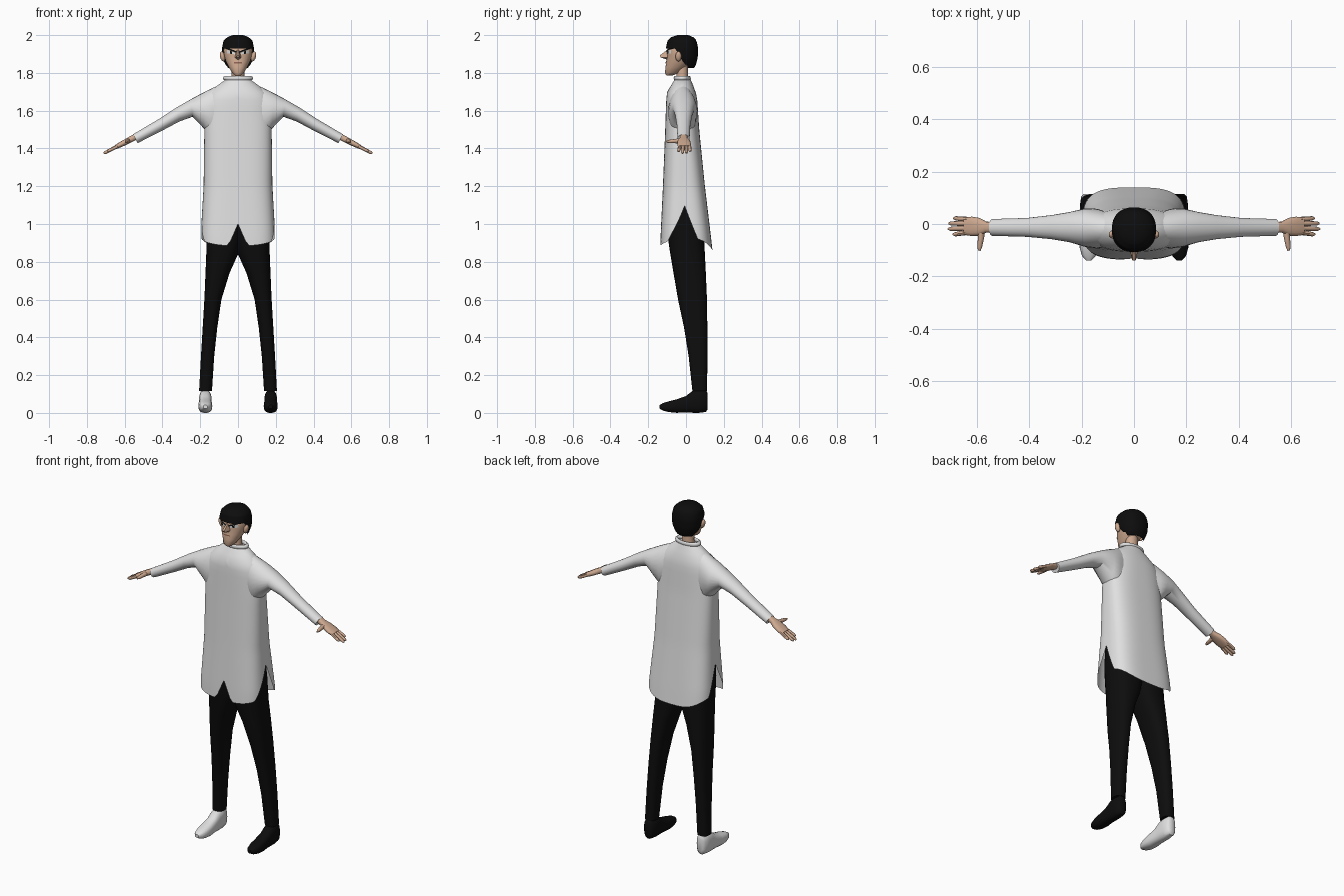
import bpy, bmesh, math
from mathutils import Vector as V

if "Cube" in bpy.data.objects:
    bpy.data.objects.remove(bpy.data.objects["Cube"])

def material(name, rgb):
    m = bpy.data.materials.new(name)
    m.diffuse_color = (*rgb, 1)
    m.use_nodes = True
    m.node_tree.nodes["Principled BSDF"].inputs["Base Color"].default_value = m.diffuse_color
    return m

WHITE = material("white_cloth", (0.75, 0.75, 0.75))
BLACK = material("black", (0.004, 0.004, 0.004))
SKIN = material("skin", (0.62, 0.40, 0.28))
EYE = material("eye_white", (0.8, 0.8, 0.78))
LIP = material("lip", (0.28, 0.13, 0.09))

def make(name, mat, rings, caps=True, closed=True):
    """Skin a list of equal-length point rings."""
    bm = bmesh.new()
    vs = [[bm.verts.new(p) for p in r] for r in rings]
    n = len(vs[0])
    for a, b in zip(vs, vs[1:]):
        for i in range(n if closed else n - 1):
            j = (i + 1) % n
            bm.faces.new((a[i], a[j], b[j], b[i]))
    if caps is True:
        bm.faces.new(vs[-1])
    if caps:
        bm.faces.new(vs[0])
    bmesh.ops.recalc_face_normals(bm, faces=bm.faces)
    me = bpy.data.meshes.new(name)
    bm.to_mesh(me)
    bm.free()
    me.materials.append(mat)
    ob = bpy.data.objects.new(name, me)
    bpy.context.collection.objects.link(ob)
    return ob

def spow(x, e):
    return math.copysign(abs(x) ** e, x)

def oval(c, u, v, n=20, p=2.0):
    """Superellipse ring with half axes u and v."""
    out = []
    for i in range(n):
        a = 2 * math.pi * (i + 0.0) / n
        out.append(V(c) + V(u) * spow(math.cos(a), 2 / p) + V(v) * spow(math.sin(a), 2 / p))
    return out

def lookup(table, z):
    """Interpolate rows of (z, half width, front y, back y, power), top first."""
    if z >= table[0][0]:
        return table[0][1:]
    for a, b in zip(table, table[1:]):
        if z >= b[0]:
            t = (a[0] - z) / (a[0] - b[0])
            return [p + (q - p) * t for p, q in zip(a[1:], b[1:])]
    return table[-1][1:]

def section(table, z, a):
    rx, yf, yb, p = lookup(table, z)
    return V((rx * spow(math.cos(a), 2 / p),
              (yf + yb) / 2 + (yb - yf) / 2 * spow(math.sin(a), 2 / p), z))

def shell(name, mat, table, hem, n, rows, zref):
    """Open-bottomed shell whose lower edge follows hem(x, y)."""
    top = table[0][0]
    angles = [2 * math.pi * i / n for i in range(n)]
    hems = [hem(*section(table, zref, a)[:2]) for a in angles]
    rings = [[section(table, top + (h - top) * r / rows, a) for a, h in zip(angles, hems)]
             for r in range(rows + 1)]
    return make(name, mat, rings, caps="top")

def tube(name, mat, pts, up=(0, 0, 1), flat=1.0, n=10):
    """Tapered limb through (x, y, z, radius) points."""
    d = (V(pts[-1][:3]) - V(pts[0][:3])).normalized()
    side = d.cross(V(up)).normalized()
    u2 = side.cross(d)
    return make(name, mat, [oval(p[:3], side * p[3], u2 * p[3] * flat, n) for p in pts])

# Tunic with side slits and a front notch
TUNIC = [(1.765, .065, -.06, .025, 2), (1.74, .10, -.075, .035, 2), (1.70, .15, -.10, .052, 2.2),
         (1.65, .172, -.105, .06, 2.5), (1.5, .178, -.11, .07, 2.8), (1.2, .182, -.122, .10, 3),
         (.95, .197, -.134, .13, 3.4), (.86, .198, -.137, .14, 3.4)]

def tunic_hem(x, y):
    w = abs(x) / .195
    if y < 0:
        return max(.885 + .03 * w ** 3, 1.10 - 2.0 * abs(y), 1.0 - 2.3 * abs(x))
    return max(.862 + .06 * w ** 3, 1.10 - 3.0 * abs(y))

shell("tunic", WHITE, TUNIC, tunic_hem, 96, 24, .95)

# Collar ring
bpy.ops.mesh.primitive_torus_add(major_segments=28, minor_segments=8, major_radius=.064,
                                 minor_radius=.012, location=(0, -.02, 1.772))
collar = bpy.context.object
collar.name = "collar"
collar.scale = (1.05, .6, 1.0)
collar.data.materials.append(WHITE)

# Neck
make("neck", SKIN, [oval((0, -.02, z), (r, 0, 0), (0, r * .9, 0))
                    for z, r in ((1.73, .042), (1.78, .034), (1.88, .036))])

# Head
HEAD = [(1.985, .03, -.05, .02, 2), (1.96, .068, -.09, .05, 2.1), (1.92, .077, -.10, .052, 2.3),
        (1.89, .074, -.098, .048, 2.3), (1.86, .064, -.105, .03, 2.2), (1.83, .049, -.108, .0, 2.2),
        (1.80, .031, -.112, -.035, 2.2), (1.787, .016, -.104, -.07, 2)]
make("head", SKIN, [[section(HEAD, r[0], 2 * math.pi * i / 28) for i in range(28)] for r in HEAD])

# Hair
HAIR = [(2.0, .028, -.045, .012, 2), (1.99, .055, -.077, .04, 2), (1.97, .077, -.098, .056, 2.2),
        (1.93, .085, -.107, .064, 2.3), (1.88, .082, -.102, .062, 2.3), (1.84, .066, -.08, .052, 2.2),
        (1.82, .052, -.06, .038, 2)]

def hair_hem(x, y):
    if y < -.055:
        return 1.928
    if y < -.02:
        return 1.928 - (y + .055) / .035 * .07
    return 1.825 if y > .01 else 1.845

shell("hair", BLACK, HAIR, hair_hem, 48, 14, 1.93)

# Nose
make("nose", SKIN, [[V((-w, -.09, z)), V((-w * .4, y, z)), V((w * .4, y, z)), V((w, -.09, z))]
                    for z, w, y in ((1.922, .009, -.10), (1.892, .016, -.139),
                                    (1.882, .019, -.134), (1.872, .012, -.104))])

# Painted face strips that follow the head surface
def face_y(x, z):
    rx, yf, yb, p = lookup(HEAD, z)
    k = max(0, 1 - min(1, abs(x) / rx) ** p) ** (1 / p)
    return (yf + yb) / 2 - (yb - yf) / 2 * k

def strip(name, mat, x0, x1, top, bottom, lift):
    rows = []
    for r in range(4):
        row = []
        for i in range(9):
            t = i / 8
            x = x0 + (x1 - x0) * t
            hi, lo = (e[0] + (e[1] - e[0]) * t for e in (top, bottom))
            z = hi + (lo - hi) * r / 3
            row.append(V((x, face_y(x, z) - lift, z)))
        rows.append(row)
    make(name, mat, rows, caps=False, closed=False)

strip("mouth", LIP, -.022, .022, (1.857, 1.857), (1.851, 1.851), .002)

for s, side in ((-1, "right"), (1, "left")):
    strip(side + "_eye", EYE, s * .016, s * .058, (1.908, 1.922), (1.898, 1.904), .002)
    strip(side + "_pupil", BLACK, s * .031, s * .043, (1.913, 1.917), (1.900, 1.902), .0035)
    strip(side + "_brow", BLACK, s * .009, s * .068, (1.915, 1.938), (1.906, 1.928), .004)

    # Ear
    bpy.ops.mesh.primitive_uv_sphere_add(segments=12, ring_count=8, radius=1,
                                         location=(s * .082, -.04, 1.887))
    ear = bpy.context.object
    ear.name = side + "_ear"
    ear.scale = (.013, .016, .027)
    ear.rotation_euler = (0, s * .25, 0)
    ear.data.materials.append(SKIN)

    # Sleeve: top x, top z, bottom x, bottom z, centre y, half depth
    rings = []
    for xt, zt, xb, zb, yc, ry in ((.07, 1.748, .10, 1.44, -.02, .06), (.13, 1.722, .15, 1.46, -.018, .076),
                                   (.19, 1.693, .18, 1.505, -.014, .074), (.25, 1.66, .24, 1.568, -.012, .058),
                                   (.32, 1.62, .31, 1.543, -.012, .046), (.42, 1.555, .40, 1.495, -.013, .036),
                                   (.555, 1.475, .532, 1.428, -.013, .032)):
        rings.append(oval((s * (xt + xb) / 2, yc, (zt + zb) / 2),
                          (s * (xt - xb) / 2, 0, (zt - zb) / 2), (0, ry, 0), 24))
    make(side + "_sleeve", WHITE, rings)

    # Hand: flat palm, four fingers and a thumb along the arm slope
    def at(x, y, r, dz=0.0):
        return (s * x, y, 1.455 - (x - .555) * .52 + dz, r)
    make(side + "_palm", SKIN, [oval(at(x, y, 0)[:3], (0, w, 0), (s * .45 * h, 0, h), 14, 2.5)
                                for x, y, w, h in ((.52, -.012, .019, .016), (.565, -.012, .021, .015),
                                                   (.59, -.011, .034, .014), (.62, -.009, .037, .013),
                                                   (.648, -.008, .034, .010))])
    for k, (y, end) in enumerate(((-.036, .692), (-.017, .711), (.002, .708), (.020, .690))):
        tube(f"{side}_finger_{k + 1}", SKIN, [at(.63, y * .9, .009), at(.665, y, .0092),
                                              at(end - .008, y * 1.1, .008), at(end, y * 1.1, .004)], n=8)
    tube(side + "_thumb", SKIN, [at(.582, -.02, .013), at(.585, -.05, .012), at(.59, -.088, .009),
                                 at(.592, -.102, .005)], n=8)

    # Trouser leg: z, inner x, outer x, front y, back y
    rings = []
    for z, xi, xo, yf, yb in ((1.14, -.03, .160, -.098, .075), (1.0, -.03, .168, -.10, .09),
                              (.90, -.015, .168, -.092, .097), (.84, .0, .168, -.083, .10),
                              (.74, .045, .172, -.066, .105), (.6, .088, .178, -.042, .111),
                              (.45, .110, .187, -.010, .113), (.3, .126, .196, .014, .113),
                              (.115, .138, .206, .034, .112)):
        rings.append(oval((s * (xi + xo) / 2, (yf + yb) / 2, z), ((xo - xi) / 2, 0, 0),
                          (0, (yb - yf) / 2, 0), 24, 2.5))
    make(side + "_trouser_leg", BLACK, rings)

    # Shoe: y, half width, bottom z, top z
    make(side + "_shoe", WHITE if s < 0 else BLACK,
         [oval((s * .173, y, (b + t) / 2), (w, 0, 0), (0, 0, (t - b) / 2), 18, 2.6)
          for y, w, b, t in ((.115, .018, .02, .105), (.105, .029, .004, .12), (.07, .034, 0, .121),
                             (.036, .034, 0, .118), (.0, .034, .002, .09), (-.05, .037, 0, .072),
                             (-.09, .035, .004, .062), (-.122, .026, .012, .052), (-.139, .011, .022, .042))])

# Smooth shading with sharp edges kept
for ob in bpy.data.objects:
    ob.select_set(True)
    bpy.context.view_layer.objects.active = ob
bpy.ops.object.shade_smooth_by_angle(angle=math.radians(45))
